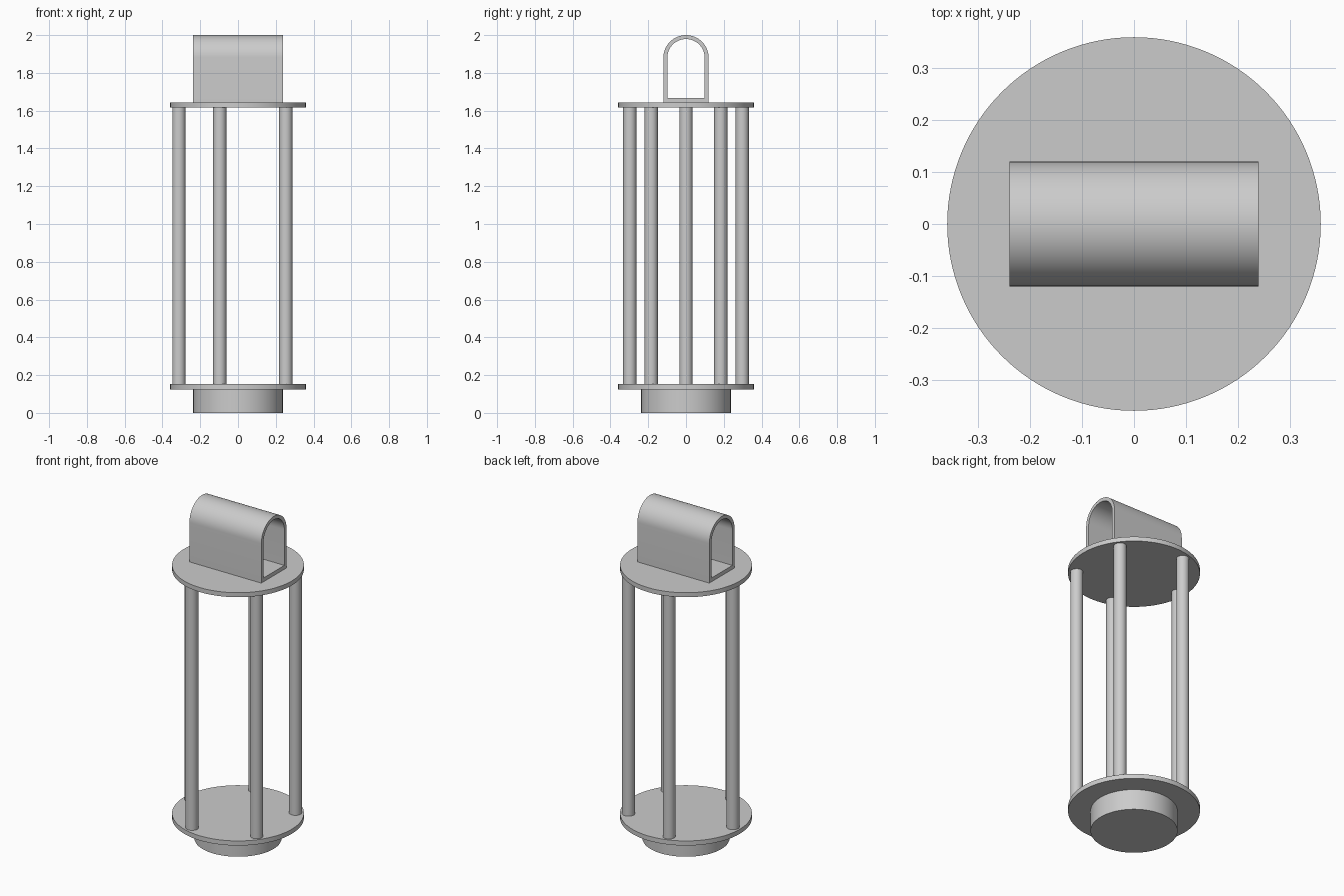
import bpy
import bmesh
from math import pi, cos, sin

cube = bpy.data.objects.get("Cube")
if cube:
    bpy.data.objects.remove(cube, do_unlink=True)

grey = bpy.data.materials.new("plain grey")
colour = (0.6, 0.6, 0.6, 1)
grey.diffuse_color = colour
grey.use_nodes = True
grey.node_tree.nodes["Principled BSDF"].inputs["Base Color"].default_value = colour


def finish(obj, name):
    obj.name = obj.data.name = name
    obj.data.materials.append(grey)
    bpy.ops.object.select_all(action="DESELECT")
    obj.select_set(True)
    bpy.context.view_layer.objects.active = obj
    bpy.ops.object.shade_smooth_by_angle(angle=pi / 6)


def cylinder(name, radius, bottom, top, x=0, y=0, sides=96):
    bpy.ops.mesh.primitive_cylinder_add(
        vertices=sides, radius=radius, depth=top - bottom,
        location=(x, y, (bottom + top) / 2))
    finish(bpy.context.object, name)


def arch(half_width, floor, spring, steps=32):
    """Outline in (y, z): flat floor, straight sides, round top."""
    arc = [(half_width * cos(pi * i / steps), spring + half_width * sin(pi * i / steps))
           for i in range(steps + 1)]
    return [(half_width, floor)] + arc + [(-half_width, floor)]


# Foot and the two round plates
PLATE_LOW, PLATE_HIGH = (0.124, 0.152), (1.617, 1.644)
cylinder("base_foot", 0.237, 0, PLATE_LOW[0])
cylinder("lower_plate", 0.359, *PLATE_LOW, sides=128)
cylinder("upper_plate", 0.359, *PLATE_HIGH, sides=128)

# Five posts in a ring, one of them on the right side
for i in range(5):
    angle = pi + 2 * pi * i / 5
    cylinder(f"post_{i + 1}", 0.035, PLATE_LOW[1], PLATE_HIGH[0],
             0.313 * cos(angle), 0.313 * sin(angle), sides=48)

# Arched tube handle, open at both ends
LENGTH, SPRING = 0.239, 1.88
outer = arch(0.12, PLATE_HIGH[1], SPRING)
inner = arch(0.099, 1.667, SPRING)
bm = bmesh.new()
rings = [[bm.verts.new((x, y, z)) for y, z in outline]
         for x in (-LENGTH, LENGTH) for outline in (outer, inner)]
count = len(outer)
for a, b in ((0, 2), (1, 3), (0, 1), (2, 3)):
    for i in range(count):
        j = (i + 1) % count
        bm.faces.new((rings[a][i], rings[a][j], rings[b][j], rings[b][i]))
bmesh.ops.recalc_face_normals(bm, faces=bm.faces)
mesh = bpy.data.meshes.new("handle")
bm.to_mesh(mesh)
bm.free()
handle = bpy.data.objects.new("handle", mesh)
bpy.context.collection.objects.link(handle)
finish(handle, "handle")
